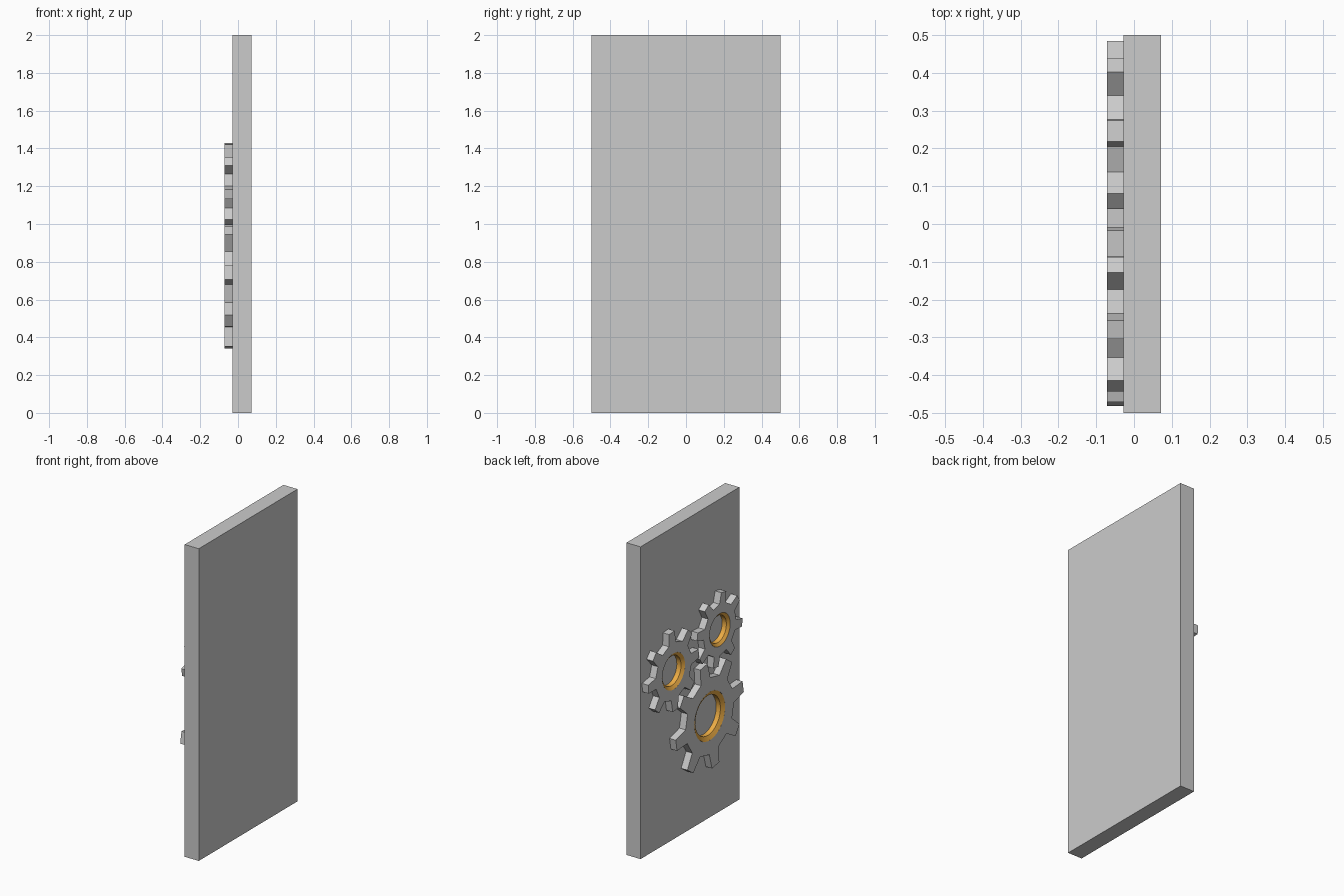
import bpy, bmesh
from math import sin, cos, radians

if "Cube" in bpy.data.objects:
    bpy.data.objects.remove(bpy.data.objects["Cube"])

BACK, FRONT, TEETH = -0.028, -0.072, 8

orange = bpy.data.materials.new("orange")
orange.diffuse_color = (0.85, 0.42, 0.06, 1)
orange.use_nodes = True
orange.node_tree.nodes["Principled BSDF"].inputs["Base Color"].default_value = orange.diffuse_color


def finish(bm, name, mat=None):
    bmesh.ops.recalc_face_normals(bm, faces=bm.faces)
    me = bpy.data.meshes.new(name)
    bm.to_mesh(me)
    bm.free()
    ob = bpy.data.objects.new(name, me)
    bpy.context.collection.objects.link(ob)
    if mat:
        me.materials.append(mat)
    return ob


def loft(name, loops, y, z, mat=None):
    """Closed loft through (x, [(radius, angle), ...]) loops facing -x."""
    bm = bmesh.new()
    rings = [[bm.verts.new((x, y - r * cos(radians(a)), z + r * sin(radians(a))))
              for r, a in pts] for x, pts in loops]
    n = len(rings[0])
    for k, ring in enumerate(rings):
        nxt = rings[(k + 1) % len(rings)]
        for i in range(n):
            j = (i + 1) % n
            bm.faces.new((ring[i], ring[j], nxt[j], nxt[i]))
    return finish(bm, name, mat)


def gear(name, y, z, radius, phase):
    # tapered teeth: root, tip, tip, root
    root, step = 0.71 * radius, 360 / TEETH
    outline = []
    for t in range(TEETH):
        a = phase + t * step
        outline += [(root, a - 11.25), (radius, a - 6.2),
                    (radius, a + 6.2), (root, a + 11.25)]
    n = len(outline)

    def circle(f):
        return [(f * radius, phase + (i - 1.5) * 360 / n) for i in range(n)]

    loft(name, [(BACK, outline), (FRONT, outline),
                (FRONT, circle(0.45)), (BACK, circle(0.45))], y, z)
    # chamfered coloured lining of the bore
    lining = loft(name + "_bore_ring",
                  [(BACK, circle(0.45)), (FRONT, circle(0.449)),
                   (FRONT + 0.014, circle(0.37)), (BACK, circle(0.37))],
                  y, z, orange)
    bpy.ops.object.select_all(action='DESELECT')
    lining.select_set(True)
    bpy.context.view_layer.objects.active = lining
    bpy.ops.object.shade_smooth_by_angle(angle=radians(25))


# upright backing slab
bm = bmesh.new()
bmesh.ops.create_cube(bm, size=1)
for v in bm.verts:
    v.co = (BACK + 0.1 * (v.co.x + 0.5), v.co.y, 2 * (v.co.z + 0.5))
finish(bm, "door_slab")

# three meshing gears
gear("large_gear", -0.138, 0.684, 0.345, 10)
gear("medium_gear", 0.228, 1.11, 0.257, 4)
gear("small_gear", -0.24, 1.198, 0.232, -10)
